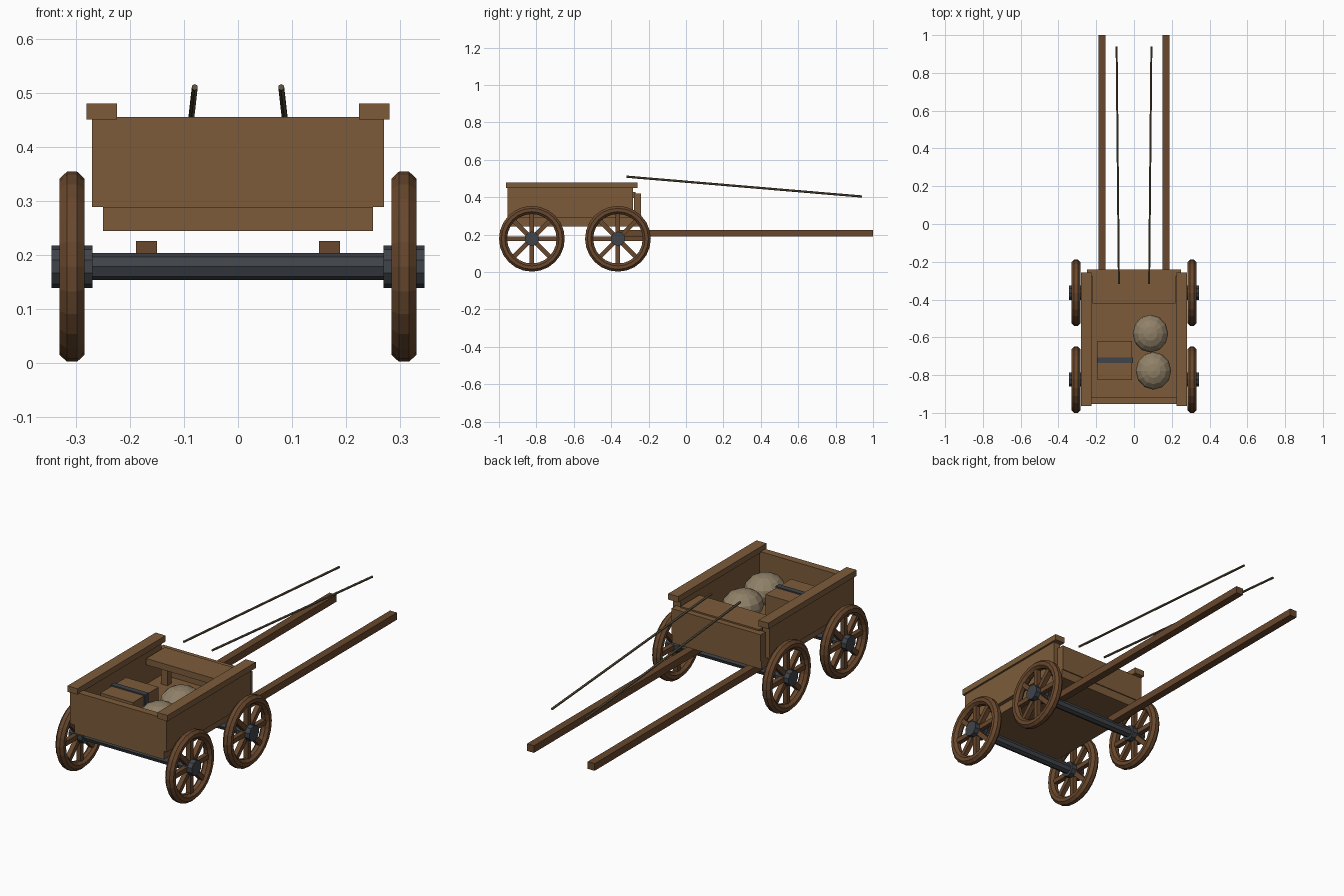
import bpy, bmesh
from math import pi, cos, sin
from mathutils import Vector, Matrix

if "Cube" in bpy.data.objects:
    bpy.data.objects.remove(bpy.data.objects["Cube"])


def material(name, rgb):
    m = bpy.data.materials.new(name)
    m.diffuse_color = (*rgb, 1)
    m.use_nodes = True
    m.node_tree.nodes["Principled BSDF"].inputs["Base Color"].default_value = m.diffuse_color
    return m


PLANK = material("plank_wood", (0.20, 0.105, 0.042))
DARK = material("dark_wood", (0.14, 0.064, 0.026))
IRON = material("iron", (0.05, 0.056, 0.066))
SACK = material("sackcloth", (0.28, 0.22, 0.14))
ROPE = material("leather", (0.12, 0.095, 0.055))


def finish(name, bm, mat):
    bmesh.ops.recalc_face_normals(bm, faces=bm.faces)
    me = bpy.data.meshes.new(name)
    bm.to_mesh(me)
    bm.free()
    me.materials.append(mat)
    ob = bpy.data.objects.new(name, me)
    bpy.context.collection.objects.link(ob)
    return ob


def box(name, x, y, z, mat):
    """Box from (min, max) ranges."""
    bm = bmesh.new()
    r = (x, y, z)
    size = Matrix.Diagonal([b - a for a, b in r] + [1])
    mid = Matrix.Translation([(a + b) / 2 for a, b in r])
    bmesh.ops.create_cube(bm, size=1, matrix=mid @ size)
    return finish(name, bm, mat)


def rod(name, a, b, radius, sides, mat):
    """Straight cylinder between two points."""
    a, b = Vector(a), Vector(b)
    d = b - a
    bm = bmesh.new()
    bmesh.ops.create_cone(bm, cap_ends=True, segments=sides, radius1=radius, radius2=radius,
                          depth=d.length, matrix=Matrix.Translation((a + b) / 2)
                          @ d.to_track_quat('Z', 'Y').to_matrix().to_4x4())
    return finish(name, bm, mat)


def wheel(name, x, y, z):
    # rim: octagonal section swept round the x axis
    bm = bmesh.new()
    n, k, major, minor = 24, 8, 0.154, 0.0235
    rings = []
    for i in range(n):
        a = 2 * pi * i / n
        ring = []
        for j in range(k):
            t = 2 * pi * (j + 0.5) / k
            r = major + minor * cos(t)
            ring.append(bm.verts.new((x + minor * 1.06 * sin(t), y + r * cos(a), z + r * sin(a))))
        rings.append(ring)
    for i in range(n):
        p, q = rings[i], rings[(i + 1) % n]
        for j in range(k):
            bm.faces.new((p[j], q[j], q[(j + 1) % k], p[(j + 1) % k]))
    finish(name + "_rim", bm, DARK)
    # eight square spokes
    bm = bmesh.new()
    for i in range(8):
        bmesh.ops.create_cube(bm, size=1, matrix=Matrix.Translation((x, y, z))
                              @ Matrix.Rotation(i * pi / 4, 4, 'X')
                              @ Matrix.Translation((0, 0, 0.085))
                              @ Matrix.Diagonal((0.024, 0.024, 0.115, 1)))
    finish(name + "_spokes", bm, DARK)
    rod(name + "_hub", (x - 0.038, y, z), (x + 0.038, y, z), 0.039, 10, IRON)


# running gear
AXLE_Z = 0.178
for end, y in (("front", -0.364), ("rear", -0.824)):
    rod(end + "_axle", (-0.29, y, AXLE_Z), (0.29, y, AXLE_Z), 0.025, 8, IRON)
    for side, s in (("left", -1), ("right", 1)):
        wheel(f"{end}_{side}_wheel", s * 0.307, y, AXLE_Z)

# wagon bed
box("bed_floor", (-0.25, 0.25), (-0.95, -0.245), (0.244, 0.289), PLANK)
box("tail_board", (-0.25, 0.25), (-0.954, -0.917), (0.287, 0.455), PLANK)
box("front_board", (-0.25, 0.25), (-0.278, -0.24), (0.287, 0.42), PLANK)

# sides, top rails, shafts, reins and seat supports, mirrored
for side, s in (("left", -1), ("right", 1)):
    def span(a, b):
        return tuple(sorted((s * a, s * b)))
    box(side + "_side_board", span(0.23, 0.27), (-0.955, -0.283), (0.288, 0.455), PLANK)
    box(side + "_top_rail", span(0.224, 0.28), (-0.963, -0.258), (0.45, 0.48), PLANK)
    box(side + "_shaft", span(0.15, 0.189), (-0.37, 1.0), (0.19, 0.226), DARK)
    rod(side + "_rein", (s * 0.08, -0.318, 0.51), (s * 0.092, 0.94, 0.404), 0.006, 6, ROPE)
    box(side + "_seat_support", span(0.14, 0.175), (-0.365, -0.33), (0.287, 0.40), PLANK)

# driver's seat
box("seat", (-0.22, 0.22), (-0.42, -0.27), (0.395, 0.427), PLANK)

# cargo: crate with iron strap, two sacks
box("crate", (-0.192, -0.01), (-0.825, -0.62), (0.288, 0.415), PLANK)
box("crate_strap", (-0.197, -0.004), (-0.736, -0.708), (0.288, 0.421), IRON)
for i, (x, y) in enumerate(((0.087, -0.58), (0.103, -0.777))):
    bm = bmesh.new()
    bmesh.ops.create_uvsphere(bm, u_segments=12, v_segments=8, radius=1,
                              matrix=Matrix.Translation((x, y, 0.355))
                              @ Matrix.Diagonal((0.094, 0.1, 0.072, 1)))
    finish(f"sack_{i + 1}", bm, SACK)
